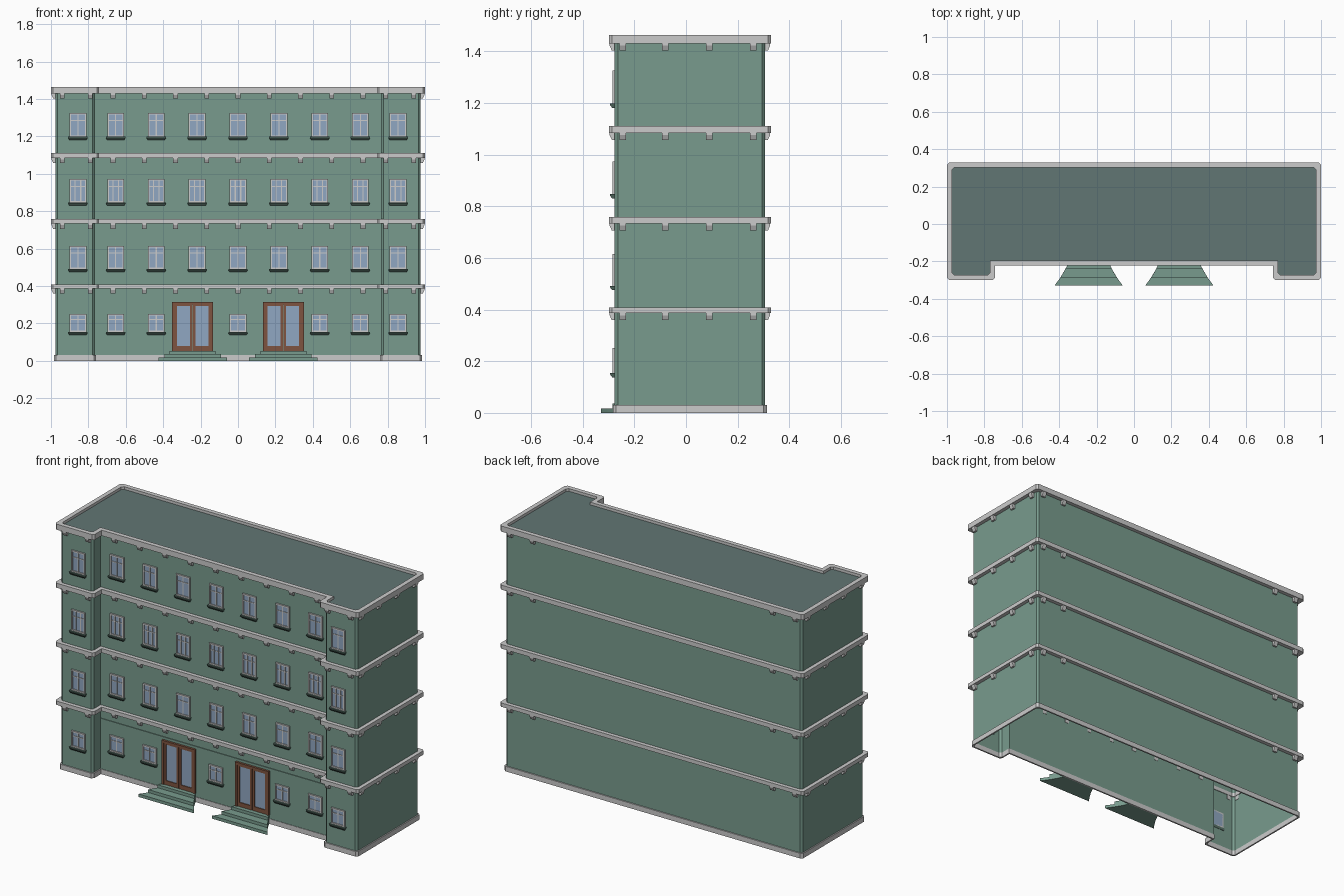
import bpy, bmesh, math
from mathutils import Matrix, Vector

if "Cube" in bpy.data.objects:
    bpy.data.objects.remove(bpy.data.objects["Cube"])


def material(name, rgb):
    m = bpy.data.materials.new(name)
    m.diffuse_color = (*rgb, 1)
    m.use_nodes = True
    m.node_tree.nodes["Principled BSDF"].inputs["Base Color"].default_value = m.diffuse_color
    return m


GREEN = material("green_wall", (0.19, 0.33, 0.27))
DARK = material("dark_green", (0.10, 0.17, 0.14))
ROOF = material("roof_slate", (0.12, 0.18, 0.175))
GLASS = material("glass", (0.28, 0.39, 0.54))
BROWN = material("brown_wood", (0.21, 0.087, 0.05))


def finish(name, bm, mat=None, fix=True):
    if fix:
        bmesh.ops.recalc_face_normals(bm, faces=bm.faces)
    me = bpy.data.meshes.new(name)
    bm.to_mesh(me)
    bm.free()
    if mat:
        me.materials.append(mat)
    ob = bpy.data.objects.new(name, me)
    bpy.context.collection.objects.link(ob)


def box(bm, x0, x1, y0, y1, z0, z1):
    mat = Matrix.Translation(((x0 + x1) / 2, (y0 + y1) / 2, (z0 + z1) / 2)) @ Matrix.Diagonal(
        (x1 - x0, y1 - y0, z1 - z0, 1))
    bmesh.ops.create_cube(bm, size=1, matrix=mat)


def prism(bm, a, b):
    """Solid between two matching loops of points."""
    va, vb = [bm.verts.new(p) for p in a], [bm.verts.new(p) for p in b]
    bm.faces.new(va)
    bm.faces.new(vb[::-1])
    for i in range(len(a)):
        j = (i + 1) % len(a)
        bm.faces.new((va[i], vb[i], vb[j], va[j]))


def outline(d, c=0.012):
    """U-shaped plan grown by d, with chamfered outer corners, anticlockwise."""
    x, xi, yb, yw, yc = 0.977 + d, 0.765 - d, 0.306 + d, -0.276 - d, -0.2 - d
    right = [(xi, yc), (xi, yw + c), (xi + c, yw), (x - c, yw), (x, yw + c),
             (x, yb - c), (x - c, yb)]
    return right + [(-px, py) for px, py in reversed(right)]


def ring(name, d_out, d_in, z0, z1):
    bm = bmesh.new()
    loops = [[bm.verts.new((*p, z)) for p in outline(d)]
             for d, z in ((d_out, z0), (d_out, z1), (d_in, z1), (d_in, z0))]
    n = len(loops[0])
    for k in range(4):
        a, b = loops[k], loops[(k + 1) % 4]
        for i in range(n):
            j = (i + 1) % n
            bm.faces.new((a[i], a[j], b[j], b[i]))
    finish(name, bm)


# Hollow wall shell, open underneath
bm = bmesh.new()
lo = [bm.verts.new((*p, 0.0)) for p in outline(0)]
hi = [bm.verts.new((*p, 1.447)) for p in outline(0)]
for i in range(len(lo)):
    j = (i + 1) % len(lo)
    bm.faces.new((lo[i], lo[j], hi[j], hi[i]))
finish("walls", bm, GREEN, fix=False)

# Flat roof inside the parapet
bm = bmesh.new()
bm.faces.new([bm.verts.new((*p, 1.447)) for p in outline(0)])
finish("roof", bm, ROOF, fix=False)

# Slightly raised ground floor panel between the wings
bm = bmesh.new()
box(bm, -0.765, 0.765, -0.204, -0.199, 0.03, 0.33)
finish("entrance_wall_panel", bm, GREEN)

# Plinth and one cornice per floor
ring("plinth", 0.007, -0.002, 0.0, 0.03)
cornices = [(0.386, 0.409), (0.733, 0.758), (1.084, 1.111), (1.43, 1.463)]
for k, (z0, z1) in enumerate(cornices):
    ring(f"cornice_{k + 1}", 0.023, -0.004, z0, z1)

# Brackets under the cornices
PROFILE = [(-0.002, 0.001), (0.02, 0.001), (0.02, -0.008), (0.011, -0.027), (-0.002, -0.027)]
places = []                                    # x, y, turn around z
for s in (-1, 1):
    for x in (0.79, 0.94):
        places += [(s * x, -0.276, 0), (s * x, 0.306, math.pi)]
    for y in (-0.245, -0.08, 0.09, 0.26):
        places.append((s * 0.977, y, s * math.pi / 2))
places += [(0.167 * i, -0.2, 0) for i in range(-4, 5)]
bm = bmesh.new()
for z0, _ in cornices:
    for x, y, turn in places:
        m = Matrix.Translation((x, y, z0)) @ Matrix.Rotation(turn, 4, 'Z')
        prism(bm, *[[m @ Vector((w, -o, z)) for o, z in PROFILE] for w in (-0.013, 0.013)])
finish("cornice_brackets", bm)

# Windows: frame, glazing bars, glass and tapered sill
frames, panes, sills = bmesh.new(), bmesh.new(), bmesh.new()


def window(x, y, z0, z1, cols):
    w, t = 0.045, 0.008
    box(panes, x - w + t / 2, x + w - t / 2, y - 0.003, y + 0.001, z0, z1 - t / 2)
    for s in (-1, 1):
        a, b = sorted((x + s * w, x + s * (w - t)))
        box(frames, a, b, y - 0.009, y + 0.001, z0, z1)
    for a, b in ((z0, z0 + t), (z1 - t, z1)):
        box(frames, x - w + t, x + w - t, y - 0.009, y + 0.001, a, b)
    for i in range(1, cols):
        xm = x - w + 2 * w * i / cols
        box(frames, xm - 0.003, xm + 0.003, y - 0.007, y, z0 + t, z1 - t)
    zm = z0 + 0.68 * (z1 - z0)
    box(frames, x - w + t, x + w - t, y - 0.006, y, zm - 0.0025, zm + 0.0025)
    side = [(0.002, 0), (-0.018, 0), (-0.018, -0.006), (-0.01, -0.017), (0.002, -0.017)]
    prism(sills, *[[(x + s * (0.052 if q > -0.01 else 0.046), y + p, z0 + q) for p, q in side]
                   for s in (-1, 1)])


columns = [0, 0.2185, 0.437, 0.654, 0.856]
rows = [(0.155, 0.251, 2), (0.492, 0.615, 2), (0.847, 0.973, 3), (1.198, 1.326, 2)]
for r, (z0, z1, cols) in enumerate(rows):
    for cx in columns:
        if r == 0 and cx == 0.2185:
            continue                           # doors stand here
        y = -0.276 if cx > 0.8 else (-0.204 if r == 0 else -0.2)
        for x in {cx, -cx}:
            window(x, y, z0, z1, cols)
finish("window_frames", frames)
finish("window_glass", panes, GLASS)
finish("window_sills", sills, DARK)

# Double doors
wood, glass = bmesh.new(), bmesh.new()
for cx in (-0.2425, 0.2425):
    yd, z0, z1, w = -0.203, 0.053, 0.315, 0.11
    for s in (-1, 1):
        def bar(a, b, depth, za, zb, target=wood):
            xa, xb = sorted((cx + s * a, cx + s * b))
            box(target, xa, xb, yd - depth, yd, za, zb)
        bar(w - 0.014, w, 0.014, z0, z1)                   # jamb
        bar(0.0, w - 0.014, 0.014, z1 - 0.014, z1)         # head
        bar(0.001, 0.015, 0.009, z0, z1 - 0.014)           # leaf stiles and rails
        bar(0.084, w - 0.014, 0.009, z0, z1 - 0.014)
        bar(0.015, 0.084, 0.009, z0, z0 + 0.025)
        bar(0.015, 0.084, 0.009, z1 - 0.022, z1 - 0.014)
        bar(0.015, 0.084, 0.004, z0 + 0.025, z1 - 0.022, glass)
finish("door_frames", wood, BROWN)
finish("door_glass", glass, GLASS)

# Flared entrance steps: all three share the same curved side line
FRONT, BACK = -0.33, -0.2


def half_width(y):
    t = (BACK - y) / (BACK - FRONT)
    return 0.105 + 0.055 * t + 0.023 * t * t


bm = bmesh.new()
for cx in (-0.2425, 0.2425):
    for k, yf in enumerate((-0.33, -0.285, -0.237)):
        ys = [BACK + (yf - BACK) * i / 5 for i in range(6)]
        plan = [(cx - half_width(y), y) for y in ys] + [(cx + half_width(y), y) for y in reversed(ys)]
        prism(bm, *[[(*p, z) for p in plan] for z in (0.0177 * k, 0.0177 * (k + 1))])
finish("entrance_steps", bm, GREEN)
